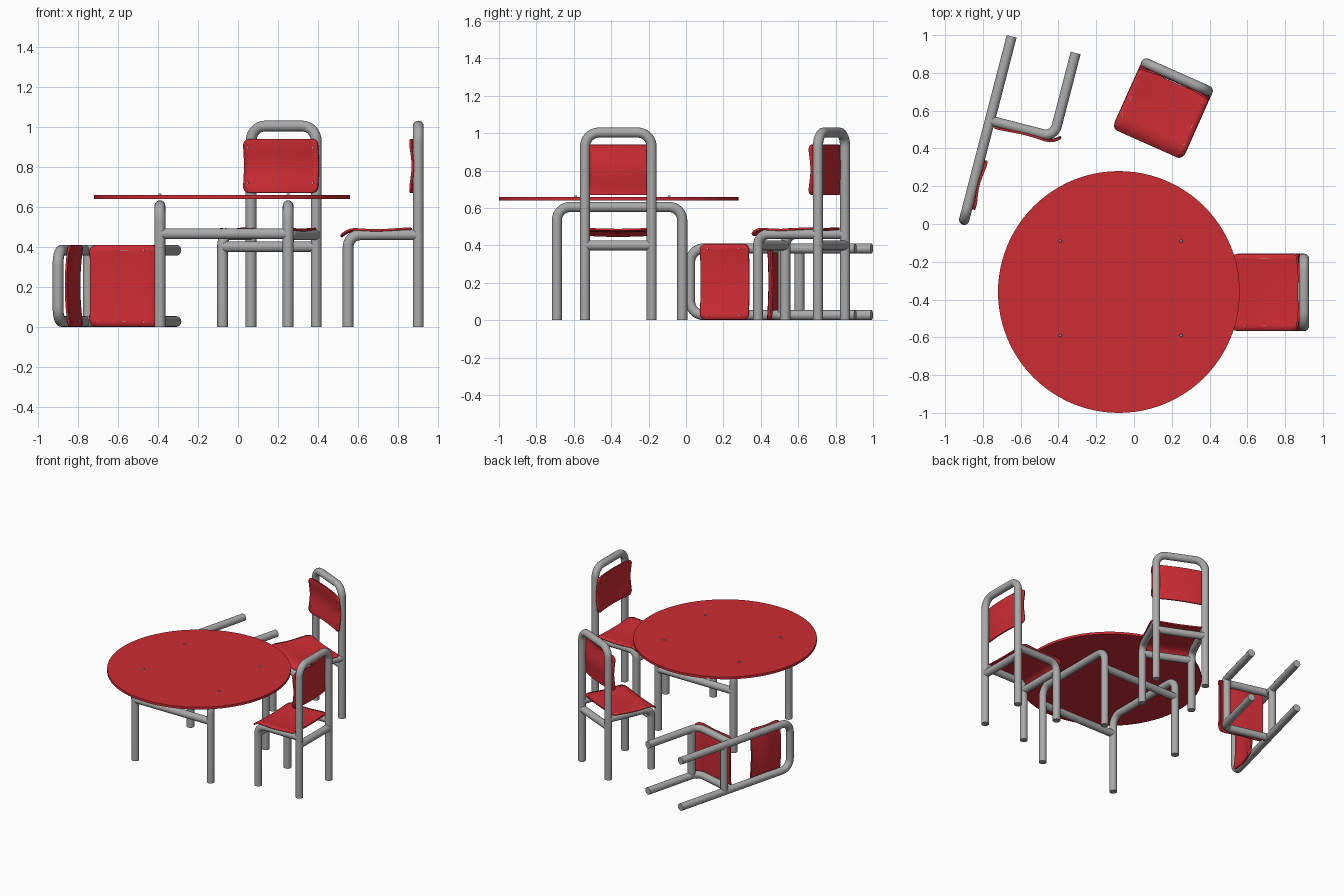
import bpy, bmesh, math
from mathutils import Vector, Matrix

if "Cube" in bpy.data.objects:
    bpy.data.objects.remove(bpy.data.objects["Cube"])

red = bpy.data.materials.new("red_panel")
red.diffuse_color = (0.62, 0.025, 0.035, 1)
red.use_nodes = True
red.node_tree.nodes["Principled BSDF"].inputs["Base Color"].default_value = red.diffuse_color
grey = bpy.data.materials.new("grey_metal")
grey.diffuse_color = (0.4, 0.4, 0.4, 1)
grey.use_nodes = True
grey.node_tree.nodes["Principled BSDF"].inputs["Base Color"].default_value = grey.diffuse_color
R = 0.027  # tube radius


def add(name, mesh, mat, matrix=Matrix()):
    ob = bpy.data.objects.new(name, mesh)
    bpy.context.collection.objects.link(ob)
    if not mesh.materials:
        mesh.materials.append(mat)
    ob.matrix_world = matrix
    return ob


def smooth(mesh):
    mesh.shade_smooth()
    mesh.set_sharp_from_angle(angle=math.radians(40))
    return mesh


def fillet(points, r, n=8):
    """Round the inner corners of a path made of right angles."""
    pts = [Vector(p) for p in points]
    out = [pts[0]]
    for a, b, c in zip(pts, pts[1:], pts[2:]):
        d1, d2 = (a - b).normalized(), (c - b).normalized()
        centre = b + (d1 + d2) * r
        for i in range(n + 1):
            t = math.pi / 2 * i / n
            out.append(centre - d2 * r * math.cos(t) - d1 * r * math.sin(t))
    return out + [pts[-1]]


def tube(name, points, r=0.07):
    """Capped round tube mesh along a filleted path."""
    path = fillet(points, r)
    cu = bpy.data.curves.new(name, 'CURVE')
    cu.dimensions = '3D'
    cu.bevel_depth = R
    cu.bevel_resolution = 6
    cu.use_fill_caps = True
    sp = cu.splines.new('POLY')
    sp.points.add(len(path) - 1)
    for p, co in zip(sp.points, path):
        p.co = (*co, 1)
    tmp = bpy.data.objects.new(name, cu)
    bpy.context.collection.objects.link(tmp)
    bpy.context.view_layer.update()
    mesh = bpy.data.meshes.new_from_object(tmp.evaluated_get(bpy.context.evaluated_depsgraph_get()))
    bpy.data.objects.remove(tmp)
    mesh.materials.clear()
    return smooth(mesh)


def panel(name, half, v0, v1, place, r=0.03, cols=14):
    """Round-cornered sheet, bent by place(s, t, x, v)."""
    corner = [r * (1 - math.cos(math.pi / 2 * i / 5)) for i in range(6)]
    length = v1 - v0
    rows = corner + [r + (length - 2 * r) * i / 14 for i in range(1, 14)]
    rows += [length - c for c in reversed(corner)]
    bm = bmesh.new()
    grid = []
    for d in rows:
        e = max(0, r - min(d, length - d))
        w = half - r + math.sqrt(max(0, r * r - e * e))
        grid.append([])
        for j in range(cols + 1):
            x = w * (2 * j / cols - 1)
            grid[-1].append(bm.verts.new(place(x / half, d / length, x, v0 + d)))
    for a, b in zip(grid, grid[1:]):
        for j in range(cols):
            bm.faces.new((a[j], a[j + 1], b[j + 1], b[j]))
    bmesh.ops.recalc_face_normals(bm, faces=bm.faces)
    mesh = bpy.data.meshes.new(name)
    bm.to_mesh(mesh)
    bm.free()
    return smooth(mesh)


def disc(name, r, depth, seg, bevel=0.0):
    bm = bmesh.new()
    bmesh.ops.create_cone(bm, cap_ends=True, segments=seg, radius1=r,
                          radius2=r - bevel, depth=depth)
    mesh = bpy.data.meshes.new(name)
    bm.to_mesh(mesh)
    bm.free()
    return smooth(mesh)


rivet = disc("rivet", 0.009, 0.01, 16, 0.003)

# Table: top, two U-shaped leg frames, two rails, four rivets
TX, TY = (-0.39, 0.25), (-0.69, -0.02)
add("table_top", disc("table_top", 0.64, 0.018, 96), red,
    Matrix.Translation((-0.08, -0.36, 0.649)))
legs = tube("table_leg_frame", [(0, TY[0], 0), (0, TY[0], 0.605), (0, TY[1], 0.605), (0, TY[1], 0)])
rail = tube("table_rail", [(TX[0], 0, 0.465), (TX[1], 0, 0.465)])
for x in TX:
    add("table_leg_frame", legs, grey, Matrix.Translation((x, 0, 0)))
    for y in (-0.59, -0.09):
        add("table_rivet", rivet, grey, Matrix.Translation((x, y, 0.661)))
for y in TY:
    add("table_rail", rail, grey, Matrix.Translation((0, y, 0)))

# Chair parts, facing -y, with the back frame at y = 0
W, D = 0.178, -0.35
back_frame = tube("chair_back_frame", [(-W, 0, 0), (-W, 0, 1.003), (W, 0, 1.003), (W, 0, 0)], 0.075)
front_leg = tube("chair_front_leg", [(0, D, 0), (0, D, 0.46), (0, 0, 0.46)], 0.06)
crossbar = tube("chair_crossbar", [(-W, 0, 0.40), (W, 0, 0.40)])


def seat_shape(s, t, x, v):
    curl = 0.034 * max(0, (0.2 - t) / 0.2) ** 2      # front edge rolls down
    wave = 0.004 * math.cos(2 * math.pi * t)
    return (x, v, 0.487 + wave - curl - 0.008 * (1 - s * s))


def back_shape(s, t, x, v):
    lumbar = 0.006 * math.cos(2 * math.pi * t)
    return (x, -0.034 - lumbar + 0.016 * (1 - s * s), v)


seat = panel("chair_seat", 0.203, -0.385, -0.032, seat_shape)
backrest = panel("chair_backrest", 0.203, 0.67, 0.938, back_shape)


def chair(m):
    add("chair_back_frame", back_frame, grey, m)
    for y in (0, D):
        add("chair_crossbar", crossbar, grey, m @ Matrix.Translation((0, y, 0)))
    for name, mesh in (("chair_seat", seat), ("chair_backrest", backrest)):
        sol = add(name, mesh, red, m).modifiers.new("thickness", 'SOLIDIFY')
        sol.thickness = 0.011
        sol.offset = 0
    for x in (-W, W):
        add("chair_front_leg", front_leg, grey, m @ Matrix.Translation((x, 0, 0)))
        for y in (-0.07, -0.31):
            add("seat_rivet", rivet, grey, m @ Matrix.Translation((x, y, 0.490)) @ Matrix.Scale(0.7, 4))
        for z in (0.72, 0.895):
            add("backrest_rivet", rivet, grey, m @ Matrix.Translation((x, -0.038, z))
                @ Matrix.Rotation(math.pi / 2, 4, 'X') @ Matrix.Scale(0.7, 4))


# Two standing chairs and one lying on its side
chair(Matrix.Translation((0.90, -0.362, 0)) @ Matrix.Rotation(-math.pi / 2, 4, 'Z'))
chair(Matrix.Translation((0.228, 0.778, 0)) @ Matrix.Rotation(math.radians(-24), 4, 'Z'))
a = math.radians(14.5)
c, s = math.cos(a), math.sin(a)
chair(Matrix(((0, -c, -s, -0.648), (0, s, -c, 0.993), (1, 0, 0, W + R), (0, 0, 0, 1))))
